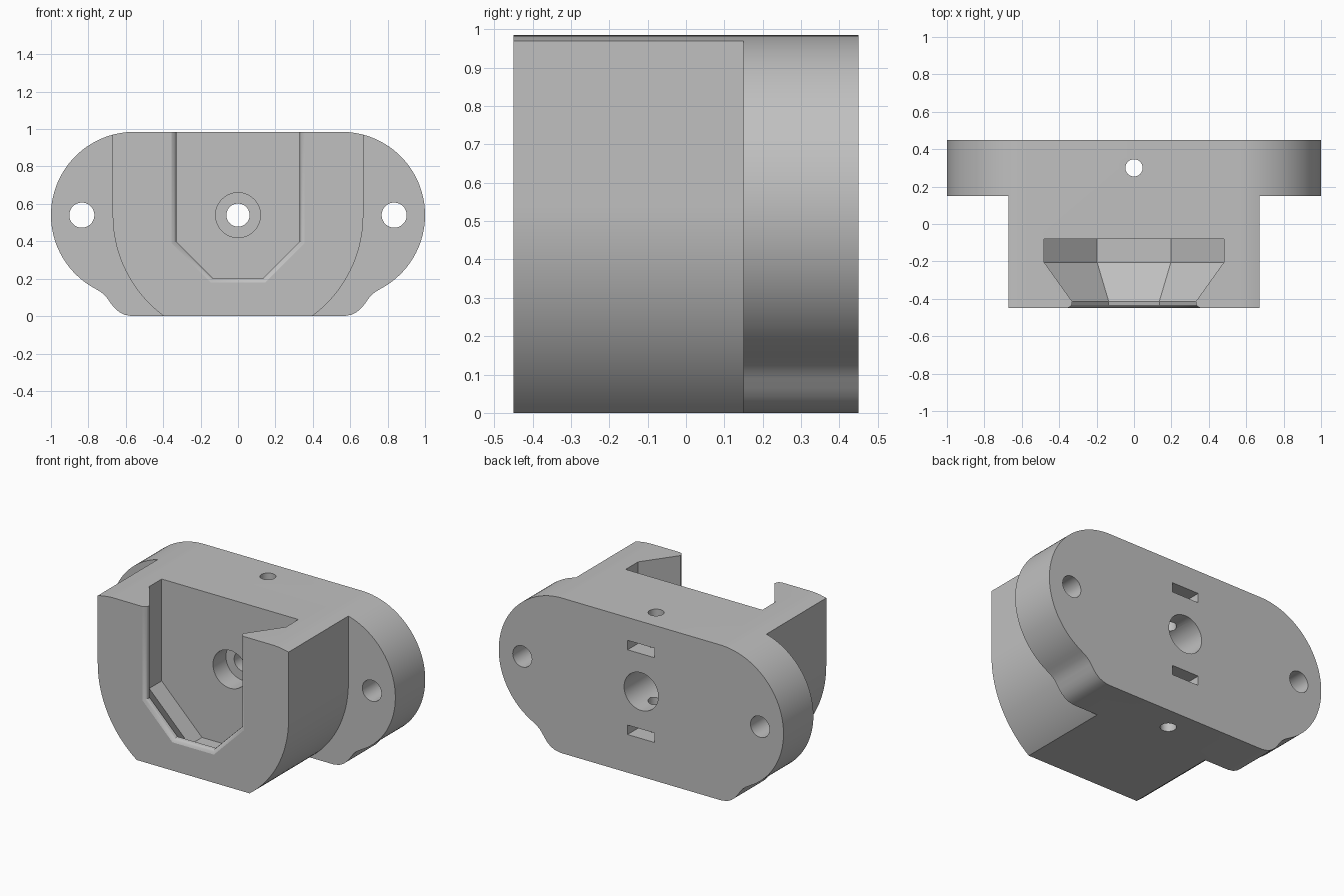
import bpy, bmesh, math

if "Cube" in bpy.data.objects:
    bpy.data.objects.remove(bpy.data.objects["Cube"])

TOP, MID = 0.985, 0.54        # top height, hole-row height


def loft(name, rings):
    """Closed solid skinned through rings of equal point count."""
    bm = bmesh.new()
    vr = [[bm.verts.new(p) for p in ring] for ring in rings]
    n = len(vr[0])
    for a, b in zip(vr, vr[1:]):
        for i in range(n):
            j = (i + 1) % n
            bm.faces.new((a[i], a[j], b[j], b[i]))
    bm.faces.new(vr[0])
    bm.faces.new(vr[-1])
    bmesh.ops.recalc_face_normals(bm, faces=bm.faces)
    me = bpy.data.meshes.new(name)
    bm.to_mesh(me)
    bm.free()
    ob = bpy.data.objects.new(name, me)
    bpy.context.collection.objects.link(ob)
    return ob


def prism(name, pts, y0, y1):
    return loft(name, [[(x, y, z) for x, z in pts] for y in (y0, y1)])


def arc(cx, cz, r, a0, a1, n):
    return [(cx + r * math.cos(math.radians(a0 + (a1 - a0) * i / n)),
             cz + r * math.sin(math.radians(a0 + (a1 - a0) * i / n))) for i in range(n + 1)]


def cut(target, cutter):
    mod = target.modifiers.new("cut", 'BOOLEAN')
    mod.operation, mod.solver, mod.object = 'DIFFERENCE', 'EXACT', cutter
    bpy.context.view_layer.objects.active = target
    bpy.ops.object.modifier_apply(modifier=mod.name)
    bpy.data.objects.remove(cutter)


def bore(name, x, z, r, y0, y1):
    return prism(name, arc(x, z, r, 0, 352.5, 47), y0, y1)


# Rounded outline of the whole bracket, right half then mirrored
half = arc(0.555, MID, 0.445, 90, -62, 48)
half += [(0.735, 0.130), (0.713, 0.112), (0.695, 0.090), (0.678, 0.065),
         (0.658, 0.041), (0.634, 0.021), (0.605, 0.007), (0.565, 0.0)]
outline = half + [(-x, z) for x, z in reversed(half)]
bracket = prism("mounting_bracket", outline, -0.45, 0.45)

# Side notches leave the narrower front body with its curved lower flanks
for s in (1, -1):
    flank = [(0.67, 1.2)] + arc(0, MID, 0.67, 0, -58, 24) + [(1.2, -0.2), (1.2, 1.2)]
    cut(bracket, prism("side_notch", [(s * x, z) for x, z in flank], -0.6, 0.15))

# Dovetail pocket, open at the top, with a rounded front lip
rings = []
for y, d in ((-0.5, 0.026), (-0.45, 0.026), (-0.443, 0.012), (-0.432, 0.003),
             (-0.415, 0.0), (-0.205, 0.15), (-0.08, 0.15)):
    k = d * math.tan(math.radians(22.5))
    w, b, z0, z1 = 0.33 + d, 0.135 + k, 0.205 - d, 0.40 - k
    rings.append([(-w, y, 1.1), (-w, y, z1), (-b, y, z0),
                  (b, y, z0), (w, y, z1), (w, y, 1.1)])
cut(bracket, loft("dovetail_pocket", rings))

# Centre hole with a counterbore from each side
cut(bracket, bore("front_counterbore", 0, MID, 0.12, -0.15, 0.05))
cut(bracket, bore("rear_counterbore", 0, MID, 0.12, 0.13, 0.55))
cut(bracket, bore("centre_hole", 0, MID, 0.062, 0.0, 0.2))

# Screw holes through the ears
for s in (1, -1):
    cut(bracket, bore("ear_hole", s * 0.835, MID, 0.067, 0.1, 0.55))

# Vertical screw hole
ring = arc(0, 0.30, 0.046, 0, 352.5, 47)
cut(bracket, loft("vertical_hole", [[(x, y, z) for x, y in ring] for z in (-0.1, 1.1)]))

# Nut slots entered from the back
for zc in (0.81, 0.272):
    nut = [(-0.095, 0.55), (-0.095, 0.245), (0, 0.19), (0.095, 0.245), (0.095, 0.55)]
    cut(bracket, loft("nut_slot", [[(x, y, zc + h) for x, y in nut] for h in (-0.03, 0.03)]))

# Single grey plastic
mat = bpy.data.materials.new("grey_plastic")
mat.diffuse_color = (0.53, 0.53, 0.53, 1)
mat.use_nodes = True
mat.node_tree.nodes["Principled BSDF"].inputs["Base Color"].default_value = mat.diffuse_color
bracket.data.materials.clear()
bracket.data.materials.append(mat)
for p in bracket.data.polygons:
    p.material_index = 0
bpy.ops.object.select_all(action='DESELECT')
bracket.select_set(True)
bpy.context.view_layer.objects.active = bracket
bpy.ops.object.shade_smooth_by_angle(angle=math.radians(25))
